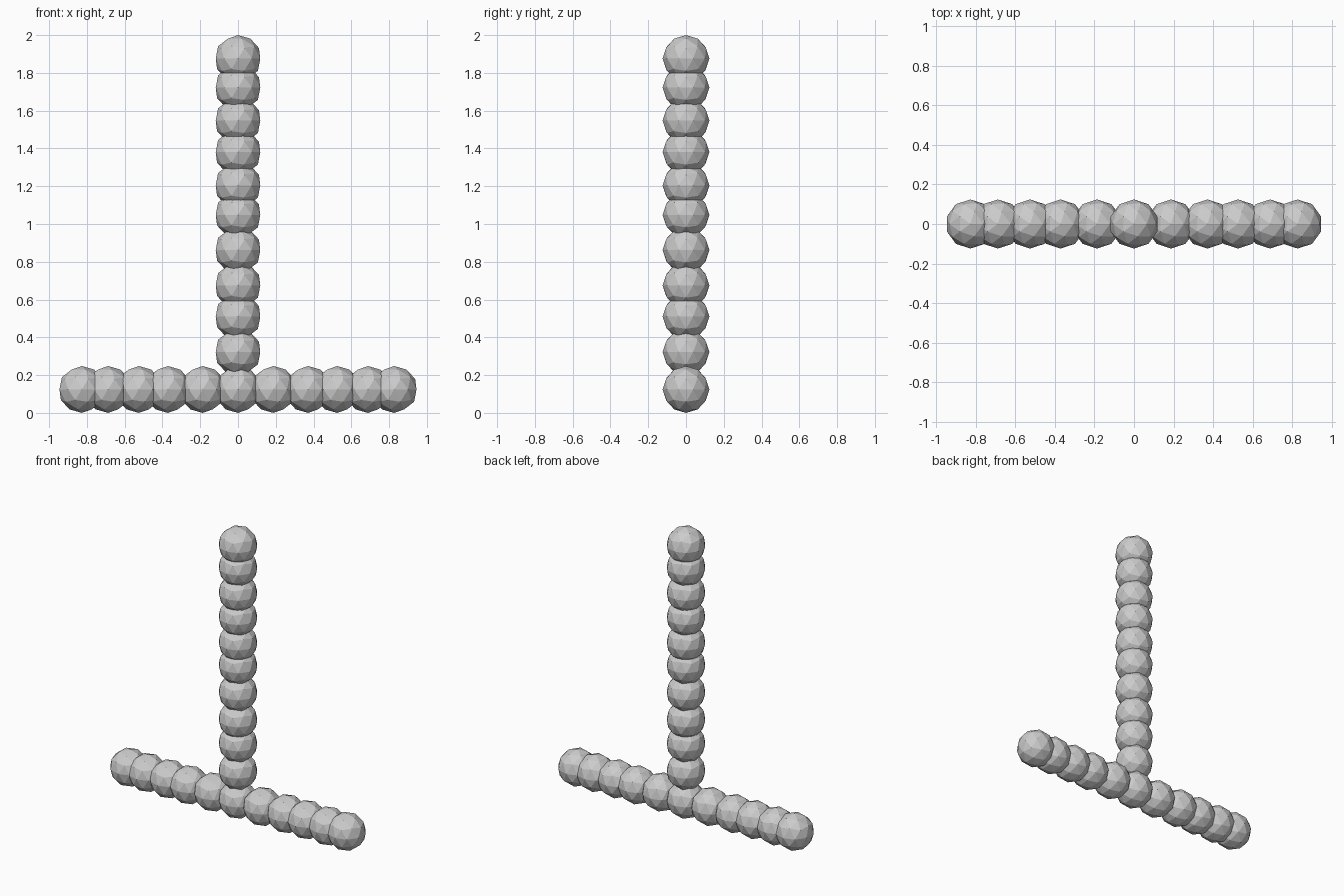
import bpy

cube = bpy.data.objects.get("Cube")
if cube:
    bpy.data.objects.remove(cube, do_unlink=True)

RADIUS = 0.124

# Single plain grey
grey = bpy.data.materials.new("plain grey")
grey.use_nodes = True
colour = (0.6, 0.6, 0.6, 1.0)
grey.diffuse_color = colour
bsdf = next(n for n in grey.node_tree.nodes if n.type == 'BSDF_PRINCIPLED')
bsdf.inputs["Base Color"].default_value = colour


def bead(name, x, z):
    """Flat-shaded low-poly ball."""
    bpy.ops.mesh.primitive_ico_sphere_add(subdivisions=2, radius=RADIUS, location=(x, 0, z))
    obj = bpy.context.object
    obj.name = name
    obj.data.name = name
    obj.data.materials.append(grey)
    bpy.ops.object.shade_flat()
    return obj


# Horizontal base row, mirrored about the centre bead
bead("base_center_bead", 0, RADIUS)
for i, x in enumerate((0.187, 0.371, 0.525, 0.688, 0.827), 1):
    bead(f"base_left_bead_{i}", x, RADIUS)
    bead(f"base_right_bead_{i}", -x, RADIUS)

# Vertical column
heights = (0.322, 0.51, 0.675, 0.862, 1.048, 1.205, 1.38, 1.547, 1.722, 2 - RADIUS)
for i, z in enumerate(heights, 1):
    bead(f"column_bead_{i}", 0, z)
